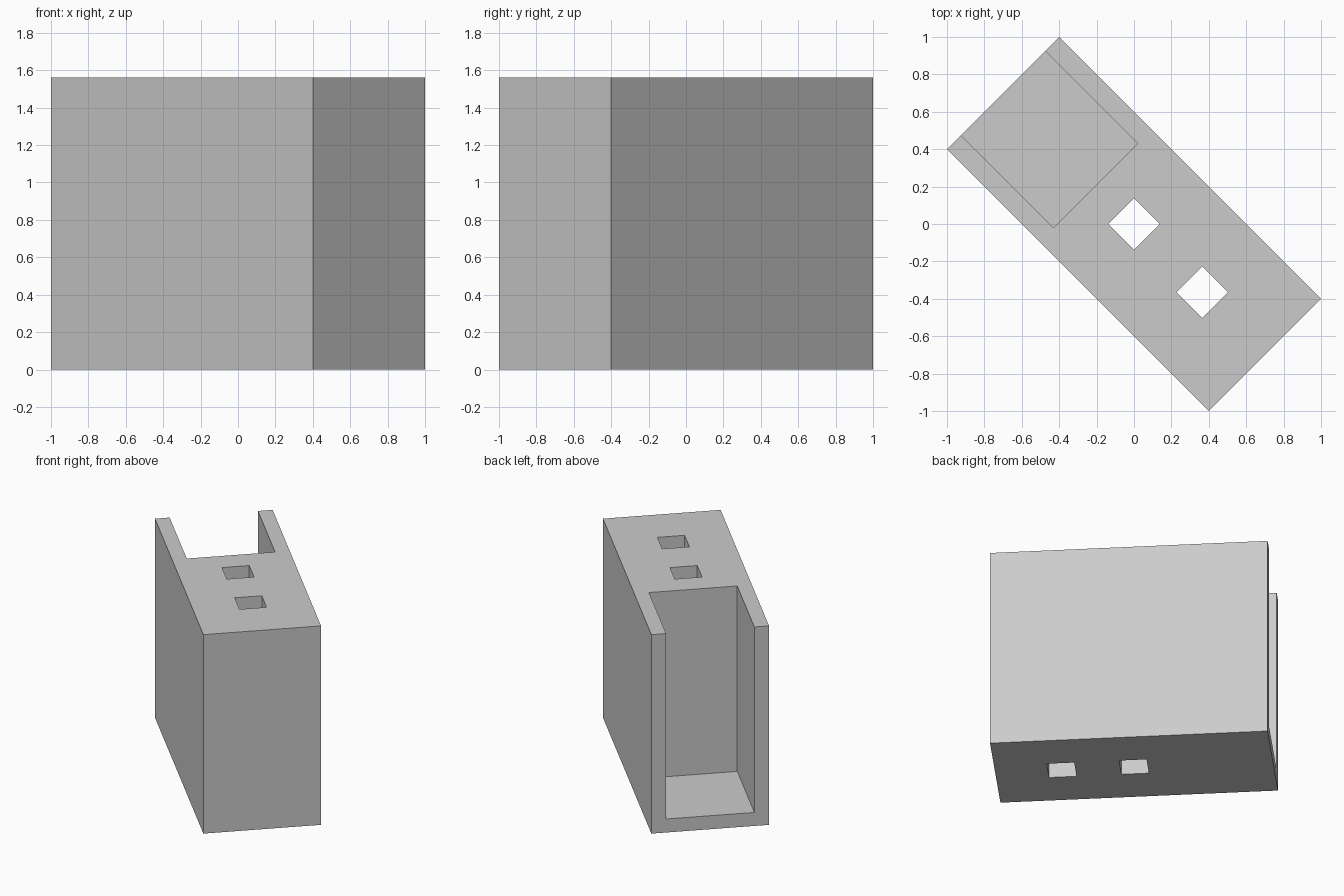
import bpy
import math
from mathutils import Matrix

default_cube = bpy.data.objects.get("Cube")
if default_cube:
    bpy.data.objects.remove(default_cube, do_unlink=True)

LENGTH, WIDTH, HEIGHT = 1.98, 0.849, 1.56
WALL = 0.106
POCKET_END = -0.29
HOLE = 0.196
TURN = Matrix.Rotation(math.radians(-45), 4, "Z")

grey = bpy.data.materials.new("plain grey")
grey.use_nodes = True
grey.diffuse_color = (0.6, 0.6, 0.6, 1)
grey.node_tree.nodes["Principled BSDF"].inputs["Base Color"].default_value = grey.diffuse_color


def block(name, low, high):
    """Box between two corners, turned diagonally about z."""
    bpy.ops.mesh.primitive_cube_add(size=1)
    obj = bpy.context.object
    obj.name = name
    size = [b - a for a, b in zip(low, high)]
    middle = [(a + b) / 2 for a, b in zip(low, high)]
    obj.data.transform(TURN @ Matrix.Translation(middle) @ Matrix.Diagonal((*size, 1)))
    obj.data.materials.append(grey)
    return obj


def cut(target, cutter):
    """Subtract the cutter from the target and discard it."""
    cutter.hide_render = True
    mod = target.modifiers.new(cutter.name, "BOOLEAN")
    mod.operation = "DIFFERENCE"
    mod.solver = "EXACT"
    mod.object = cutter
    bpy.context.view_layer.objects.active = target
    bpy.ops.object.modifier_apply(modifier=mod.name)
    bpy.data.objects.remove(cutter, do_unlink=True)


# Solid body
body = block("holder_body", (-LENGTH / 2, -WIDTH / 2, 0), (LENGTH / 2, WIDTH / 2, HEIGHT))

# Pocket open at the top and at one end, leaving two side walls and a floor
side = WIDTH / 2 - WALL
cut(body, block("pocket_cutter", (-LENGTH, -side, WALL), (POCKET_END, side, HEIGHT + 1)))

# Two square shafts running right through
for centre in (0, 0.516):
    cut(body, block("shaft_cutter", (centre - HOLE / 2, -HOLE / 2, -1),
                    (centre + HOLE / 2, HOLE / 2, HEIGHT + 1)))
